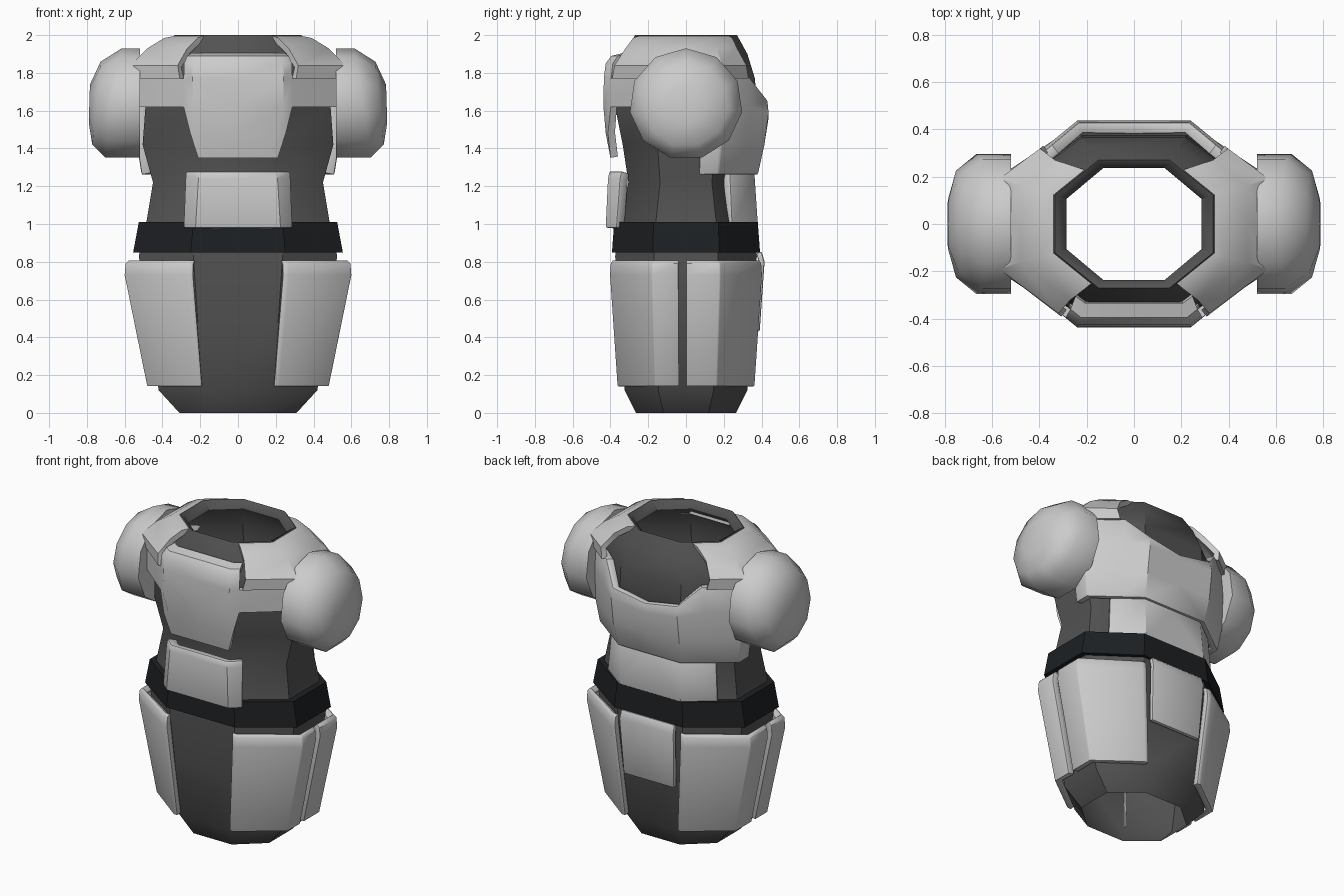
import bpy, math

if "Cube" in bpy.data.objects:
    bpy.data.objects.remove(bpy.data.objects["Cube"])

K = 0.45  # flat share of the chamfered octagon


def pt(t, hx, hy):
    """Point on octagon outline: t=0 front centre, 2 right side, 4 back centre."""
    s = -1 if t < 0 else 1
    knots = [(0, 0, -1), (.5, K, -1), (1.5, 1, -K), (2.5, 1, K), (3.5, K, 1), (4, 0, 1)]
    t = abs(t)
    for (a, x0, y0), (b, x1, y1) in zip(knots, knots[1:]):
        if t <= b:
            f = (t - a) / (b - a)
            return s * hx * (x0 + f * (x1 - x0)), hy * (y0 + f * (y1 - y0))


def make(name, verts, faces, mat=None, mirror=False, thick=0, bevel=0, angle=35):
    me = bpy.data.meshes.new(name)
    me.from_pydata(verts, [], faces)
    ob = bpy.data.objects.new(name, me)
    bpy.context.collection.objects.link(ob)
    if mat:
        me.materials.append(mat)
    if mirror:
        m = ob.modifiers.new("mirror", 'MIRROR')
        m.merge_threshold = 0.001
    if thick:
        m = ob.modifiers.new("solid", 'SOLIDIFY')
        m.thickness = thick
        m.offset = -1
    if bevel:
        m = ob.modifiers.new("bevel", 'BEVEL')
        m.width = bevel
        m.segments = 2
        m.limit_method = 'ANGLE'
        m.angle_limit = math.radians(50)
    bpy.ops.object.select_all(action='DESELECT')
    ob.select_set(True)
    bpy.context.view_layer.objects.active = ob
    bpy.ops.object.convert(target='MESH')
    bpy.ops.object.shade_smooth_by_angle(angle=math.radians(angle))
    return ob


def tube(name, rows, mat):
    """Loft octagon rings (z, half width, half depth)."""
    ts = [.5, 1.5, 2.5, 3.5, -3.5, -2.5, -1.5, -.5]
    verts = [(*pt(t, hx, hy), z) for z, hx, hy in rows for t in ts]
    faces = [(r * 8 + c, r * 8 + (c + 1) % 8, r * 8 + 8 + (c + 1) % 8, r * 8 + 8 + c)
             for r in range(len(rows) - 1) for c in range(8)]
    return make(name, verts, faces, mat)


def plate(name, rows, thick=0.05, bevel=0.01):
    """Mirrored armour patch; rows are (z, hx, hy, [t or (t, z)]), bottom to top."""
    verts, ids = [], {}
    for r, (z, hx, hy, ts) in enumerate(rows):
        for c, t in enumerate(ts):
            t, zz = t if isinstance(t, tuple) else (t, z)
            ids[r, c] = len(verts)
            verts.append((*pt(t, hx, hy), zz))
    faces = []
    for r, c in ids:
        q = [(r, c), (r, c + 1), (r + 1, c + 1), (r + 1, c)]
        if all(k in ids for k in q):
            faces.append([ids[k] for k in q])
    return make(name, verts, faces, None, True, thick, bevel)


def material(name, v):
    m = bpy.data.materials.new(name)
    m.diffuse_color = v
    m.use_nodes = True
    m.node_tree.nodes["Principled BSDF"].inputs["Base Color"].default_value = m.diffuse_color
    return m


dark = material("dark_suit", (0.085, 0.085, 0.085, 1))
black = material("belt_black", (0.012, 0.014, 0.016, 1))

# Undersuit, open at neck and bottom
tube("torso_suit", [(0, .31, .265), (.12, .42, .325), (.5, .475, .355), (.83, .525, .375),
                    (1.01, .485, .355), (1.22, .45, .305), (1.42, .505, .335), (1.62, .49, .375),
                    (1.77, .49, .365), (1.9, .42, .325), (2.0, .335, .27), (1.99, .315, .255),
                    (1.95, .285, .238)], dark)
# Belt
tube("belt", [(.85, .49, .34), (.85, .555, .392), (1.01, .525, .38), (1.01, .45, .33)], black)

# Chest plate with tongue and side bands
plate("chest_plate", [
    (1.35, .51, .40, [0, .35, .46]),
    (1.48, .53, .425, [0, .43, .55]),
    (1.62, .535, .437, [0, .5, .66, 1.5, 1.8]),
    (1.77, .535, .435, [0, .5, .66, 1.5, 1.8]),
    (1.85, .53, .425, [0, .5, .66]),
    (1.89, .50, .395, [0, .5, .66]),
    (1.905, .46, .335, [0, .5, .66])], .04, 0)

# Back plate with scooped upper edge
plate("back_plate", [
    (1.26, .51, .38, [2.2, 2.5, 3.1, 3.5, 4]),
    (1.42, .535, .415, [2.2, 2.5, 3.1, 3.5, 4]),
    (1.62, .535, .437, [2.2, 2.5, 3.1, (3.5, 1.59), (4, 1.56)]),
    (1.79, .52, .43, [2.2, 2.5, (3.1, 1.78), (3.5, 1.66), (4, 1.62)])])

# Collar plates
collar = [.7, 1.5, 2, 2.5, 3.05]
plate("collar_plate", [
    (1.77, .55, .44, collar),
    (1.84, .57, .425, collar),
    (1.93, .48, .36, collar),
    (1.985, .39, .31, [.68, 1.5, 2, 2.5, 3.12]),
    (1.995, .34, .275, [.65, 1.5, 2, 2.5, 3.2])], .035, 0)

# Abdomen and lower back plates
plate("abdomen_plate", [(.98, .50, .425, [0, .5, .74]), (1.24, .465, .413, [0, .5, .78]),
                        (1.28, .455, .405, [0, .5, .79])], .06)
plate("lower_back_plate", [(1.0, .50, .38, [2.85, 3.5, 4]),
                           (1.27, .475, .362, [2.85, 3.5, 4])])

# Hip plates, front and back pairs plus a small rear one
for name, ts in (("front_hip_plate", [.44, .5, 1.5, 1.89]),
                 ("rear_hip_plate", [2.0, 2.5, 3.5, 3.56])):
    plate(name, [(.14, .48, .362, ts), (.73, .60, .402, ts), (.79, .595, .398, ts),
                 (.81, .575, .385, ts)], .045, .006)
plate("rear_centre_plate", [(.43, .54, .39, [3.62, 4]), (.80, .58, .416, [3.62, 4]),
                            (.855, .57, .40, [3.62, 4])], .03)

# Shoulder pads: eleven-sided domes leaning inward at the top
N = 11
rings = [(.52, 1, 0), (.66, 1, .15), (.75, .76, .1), (.787, .35, .03)]
verts, faces = [], []
for x, s, lean in rings:
    for i in range(N):
        a = 2 * math.pi * i / N
        dz = .295 * s * math.cos(a)
        verts.append((x - lean * dz, .3 * s * math.sin(a), 1.635 + dz))
for r in range(len(rings) - 1):
    for i in range(N):
        j = (i + 1) % N
        faces.append((r * N + j, r * N + i, r * N + N + i, r * N + N + j))
faces.append([3 * N + i for i in range(N)][::-1])
faces.append(list(range(N)))
make("shoulder_pad", verts, faces, None, True, angle=60)
